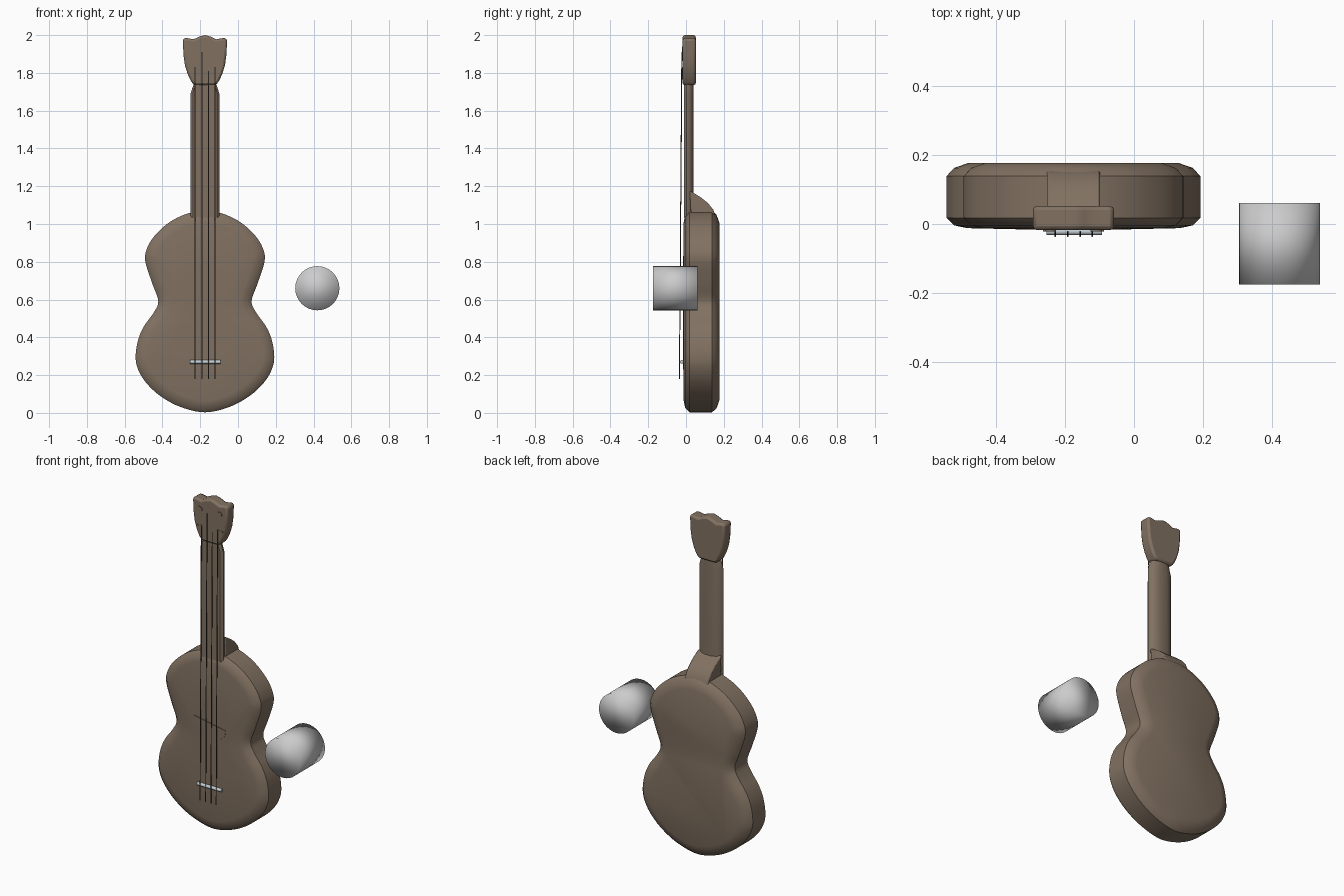
import bpy, bmesh, math
from mathutils import Vector

if "Cube" in bpy.data.objects:
    bpy.data.objects.remove(bpy.data.objects["Cube"])

CX = -0.175  # centre line of the guitar


def material(name, rgb):
    m = bpy.data.materials.new(name)
    m.diffuse_color = (*rgb, 1)
    m.use_nodes = True
    m.node_tree.nodes["Principled BSDF"].inputs["Base Color"].default_value = m.diffuse_color
    return m


WOOD = material("wood", (0.22, 0.165, 0.12))
DARK = material("string_metal", (0.10, 0.08, 0.07))
PALE = material("bridge_metal", (0.55, 0.62, 0.66))


def finish(name, bm, mat=None, angle=35, bevel=0, segments=2):
    bmesh.ops.recalc_face_normals(bm, faces=bm.faces)
    me = bpy.data.meshes.new(name)
    bm.to_mesh(me)
    bm.free()
    ob = bpy.data.objects.new(name, me)
    bpy.context.collection.objects.link(ob)
    me.polygons.foreach_set("use_smooth", [True] * len(me.polygons))
    me.set_sharp_from_angle(angle=math.radians(angle))
    if mat:
        me.materials.append(mat)
    if bevel:
        b = ob.modifiers.new("bevel", "BEVEL")
        b.width, b.segments = bevel, segments
        b.limit_method, b.angle_limit = "ANGLE", math.radians(40)
    return ob


def loft(name, rings, mat, **kw):
    """Skin a list of equal-length closed rings and cap both ends."""
    bm = bmesh.new()
    vs = [[bm.verts.new(p) for p in r] for r in rings]
    n = len(vs[0])
    for a, b in zip(vs, vs[1:]):
        for i in range(n):
            j = (i + 1) % n
            bm.faces.new((a[i], a[j], b[j], b[i]))
    bm.faces.new(vs[0])
    bm.faces.new(vs[-1])
    return finish(name, bm, mat, **kw)


def rod(name, p, q, r, sides, mat=None, angle=35):
    p, q = Vector(p), Vector(q)
    d = q - p
    bm = bmesh.new()
    bmesh.ops.create_cone(bm, cap_ends=True, segments=sides, radius1=r, radius2=r, depth=d.length)
    bm.transform(d.to_track_quat("Z", "Y").to_matrix().to_4x4())
    bmesh.ops.translate(bm, vec=(p + q) / 2, verts=bm.verts)
    return finish(name, bm, mat, angle)


def mirrored(half):
    """Close a half outline running from centre line to centre line."""
    return half + [(-x, z) for x, z in half[-2:0:-1]]


def smooth_loop(pts, steps=5):
    out, n = [], len(pts)
    for i in range(n):
        a, b, c, d = (Vector(pts[(i + k) % n]) for k in (-1, 0, 1, 2))
        for s in range(steps):
            t = s / steps
            out.append(0.5 * (2 * b + (c - a) * t + (2 * a - 5 * b + 4 * c - d) * t * t
                              + (3 * b - a - 3 * c + d) * t ** 3))
    return out


def inset(loop, d):
    out, n = [], len(loop)
    for i, p in enumerate(loop):
        t = (loop[(i + 1) % n] - loop[i - 1]).normalized()
        out.append(p + Vector((-t.y, t.x)) * d)
    return out


# Body: waisted outline with rounded rims and slightly domed front
half = [(0, .003), (.131, .032), (.237, .09), (.311, .159), (.353, .228), (.367, .296),
        (.354, .386), (.322, .46), (.272, .53), (.247, .592), (.28, .688), (.316, .804),
        (.306, .873), (.263, .942), (.184, 1.012), (.09, 1.056), (0, 1.07)]
outline = smooth_loop(mirrored(half))
rings = []
for d, y, s in [(.06, -.0155, .5), (.06, -.012, 1), (.022, -.004, 1), (0, .018, 1),
                (0, .138, 1), (.022, .162, 1), (.065, .177, 1)]:
    rings.append([(CX + p.x * s, y, .52 + (p.y - .52) * s) for p in inset(outline, d)])
loft("body", rings, WOOD)

# Sound hole plate, nearly flush with the front
plate = [(-.105, .672), (.105, .633), (.1, .6), (.055, .555), (-.02, .59), (-.105, .625)]
loft("sound_hole_plate", [[(CX + x, y, z) for x, z in plate] for y in (-.018, -.008)], WOOD)

# Neck: flat front, rounded back, pinched at the nut
section = [(-.076, .002), (-.064, -.011), (.064, -.011), (.076, .002), (.072, .018),
           (.055, .033), (.025, .041), (-.025, .041), (-.055, .033), (-.072, .018)]
loft("neck", [[(CX + x * s, y, z) for x, y in section]
              for z, s in [(1.035, 1), (1.69, 1), (1.72, .88), (1.745, .76)]], WOOD, angle=40)

# Heel joining neck and body
heel = [(.02, 1.175), (.04, 1.165), (.08, 1.14), (.115, 1.112), (.145, 1.075), (.162, 1.02),
        (.162, .98), (.03, .98)]
loft("neck_heel", [[(CX + x, y, z) for y, z in heel] for x in (-.077, .077)], WOOD, bevel=.006)

# Headstock
head = mirrored([(0, 1.735), (.058, 1.735), (.076, 1.76), (.092, 1.795), (.106, 1.84),
                 (.113, 1.89), (.118, 1.98), (.1, 1.985), (.06, 1.978), (.03, 1.992), (0, 2.0)])
loft("headstock", [[(CX + x, y, z) for x, z in head] for y in (-.018, .052)], WOOD, bevel=.012)

# Tuning pegs
for side in (-1, 1):
    for x, z, r in [(.066, 1.925, .016), (.082, 1.825, .006), (.06, 1.825, .006)]:
        rod("tuning_peg", (CX + side * x, -.022, z), (CX + side * x, 0, z), r, 12, WOOD)

# Bridge and strings
rod("bridge", (CX - .078, -.022, .27), (CX + .083, -.022, .27), .01, 12, PALE)
for x, top in [(-.053, 1.83), (-.016, 1.91), (.019, 1.81), (.054, 1.83)]:
    rod("string", (CX + x, -.035, .18), (CX + x, -.022, top), .0025, 6, DARK)

# Separate plain cylinder beside the guitar
rod("side_cylinder", (.42, -.175, .66), (.42, .061, .66), .117, 32, None, angle=180)
